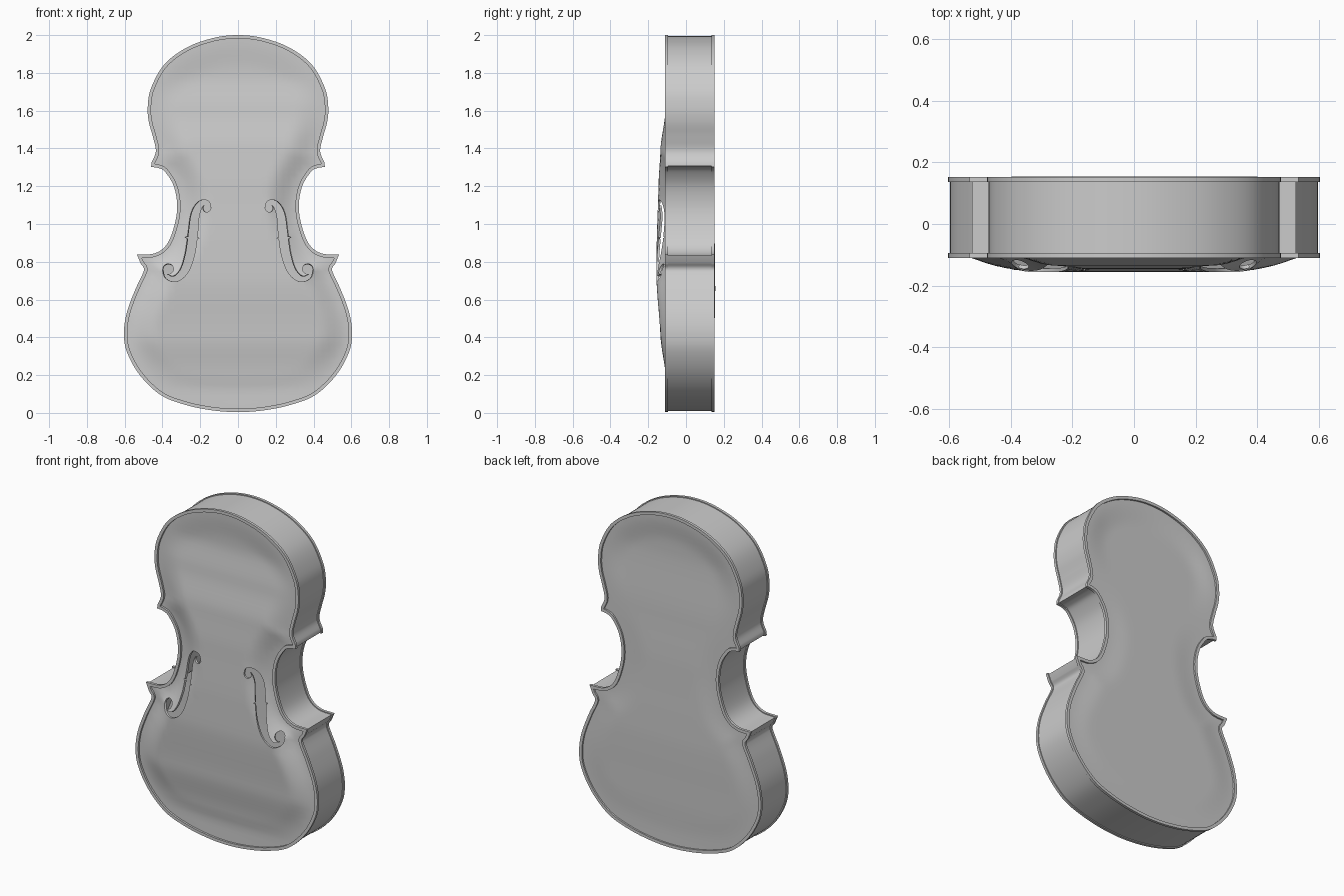
import bpy, bmesh, math
from mathutils import Vector
from mathutils.geometry import delaunay_2d_cdt

if "Cube" in bpy.data.objects:
    bpy.data.objects.remove(bpy.data.objects["Cube"])

# Half outline (x, z), split at the sharp corners
LOWER = [(0, .004), (.14, .014), (.28, .043), (.41, .095), (.52, .2), (.587, .32), (.604, .42),
         (.589, .53), (.545, .65), (.505, .735), (.498, .765), (.515, .79)]
WAIST = [(.535, .838), (.44, .845), (.375, .895), (.335, 1.0), (.322, 1.1), (.34, 1.2),
         (.385, 1.275), (.42, 1.296), (.46, 1.302)]
UPPER = [(.458, 1.325), (.435, 1.385), (.45, 1.46), (.472, 1.54), (.478, 1.62), (.46, 1.72),
         (.39, 1.845), (.27, 1.935), (.13, 1.985), (0, 2.0)]


def spline(pts, steps=6, mirror_start=False, mirror_end=False):
    """Catmull-Rom curve through 2D points."""
    p = [Vector(q) for q in pts]
    first = Vector((-p[1].x, p[1].y)) if mirror_start else 2 * p[0] - p[1]
    last = Vector((-p[-2].x, p[-2].y)) if mirror_end else 2 * p[-1] - p[-2]
    p = [first] + p + [last]
    out = []
    for i in range(1, len(p) - 2):
        a, b, c, d = p[i - 1:i + 3]
        for k in range(steps):
            t = k / steps
            out.append(.5 * (2 * b + (c - a) * t + (2 * a - 5 * b + 4 * c - d) * t * t
                             + (3 * b - a - 3 * c + d) * t ** 3))
    return out + [p[-2]]


half = spline(LOWER, mirror_start=True) + spline(WAIST) + spline(UPPER, mirror_end=True)
outline = half + [Vector((-p.x, p.y)) for p in reversed(half[1:-1])]
N = len(outline)


def inset(dist):
    """Outline moved inwards along its mitred normals."""
    res = []
    for i, p in enumerate(outline):
        e1 = (p - outline[i - 1]).normalized()
        e2 = (outline[(i + 1) % N] - p).normalized()
        n1, n2 = Vector((-e1.y, e1.x)), Vector((-e2.y, e2.x))
        m = (n1 + n2).normalized()
        res.append(p + m * dist / max(m.dot(n1), .6))
    return res


def inside(p, poly):
    hit = False
    for a, b in zip(poly, poly[1:] + poly[:1]):
        if (a.y > p.y) != (b.y > p.y) and p.x < a.x + (p.y - a.y) * (b.x - a.x) / (b.y - a.y):
            hit = not hit
    return hit


def arch(table, z):
    for (z0, v0), (z1, v1) in zip(table, table[1:]):
        if z <= z1:
            t = max(0, (z - z0) / (z1 - z0))
            return v0 + (v1 - v0) * (t * t * (3 - 2 * t) + t) * .5
    return table[-1][1]


def add_object(name, bm):
    mesh = bpy.data.meshes.new(name)
    bm.to_mesh(mesh)
    bm.free()
    ob = bpy.data.objects.new(name, mesh)
    bpy.context.collection.objects.link(ob)
    return ob


def smooth(ob):
    bpy.ops.object.select_all(action='DESELECT')
    ob.select_set(True)
    bpy.context.view_layer.objects.active = ob
    for mod in list(ob.modifiers):
        bpy.ops.object.modifier_apply(modifier=mod.name)
    bpy.ops.object.shade_smooth_by_angle(angle=math.radians(35))


def ring_band(name, outer, inner, y0, y1):
    """Closed band between two outlines and two depths."""
    bm = bmesh.new()
    loops = [[bm.verts.new((p.x, y, p.y)) for p in pts]
             for pts, y in ((outer, y0), (outer, y1), (inner, y1), (inner, y0))]
    for k in range(4):
        a, b = loops[k], loops[(k + 1) % 4]
        for i in range(N):
            j = (i + 1) % N
            bm.faces.new((a[i], a[j], b[j], b[i]))
    bmesh.ops.recalc_face_normals(bm, faces=bm.faces)
    smooth(add_object(name, bm))


def plate(name, edge_y, table, side, holes=()):
    """Arched plate: triangulated outline and grid, with holes left out."""
    border = inset(.01)
    pts, edges = [], []
    for loop in [border, *holes]:
        k, n = len(pts), len(loop)
        pts += loop
        edges += [(k + i, k + (i + 1) % n) for i in range(n)]
    near_hole = pts[len(border):]
    step = .03
    for i in range(-20, 21):
        for k in range(68):
            q = Vector((i * step, k * step))
            if (inside(q, border) and min((q - o).length for o in border) > .014
                    and all((q - o).length > .01 for o in near_hole)):
                pts.append(q)
    verts, _, faces, *_ = delaunay_2d_cdt(pts, edges, [], 0, 1e-5)
    bm = bmesh.new()
    bv = []
    for q in verts:
        d = min((q - o).length for o in outline)
        t = min(1, max(0, (d - .015) / .16))
        t = t * t * (3 - 2 * t)
        bv.append(bm.verts.new((q.x, edge_y + (arch(table, q.y) - edge_y) * t, q.y)))
    for f in faces:
        c = sum((verts[i] for i in f), Vector((0, 0))) / len(f)
        if inside(c, border) and not any(inside(c, h) for h in holes):
            bm.faces.new([bv[i] for i in f])
    bmesh.ops.delete(bm, geom=[v for v in bm.verts if not v.link_faces], context='VERTS')
    bm.normal_update()
    bmesh.ops.reverse_faces(bm, faces=[f for f in bm.faces if f.normal.y * side < 0])
    ob = add_object(name, bm)
    mod = ob.modifiers.new("thickness", 'SOLIDIFY')
    mod.thickness, mod.offset = .012, -1
    smooth(ob)


def disc(cx, cz, r):
    return [Vector((cx + r * math.cos(a * math.tau / 20), cz + r * math.sin(a * math.tau / 20)))
            for a in range(20)]


# Sides of the body and the raised edging front and back
ring_band("side_walls", inset(.006), inset(.016), -.1, .142)
ring_band("front_edging", outline, inset(.018), -.11, -.094)
ring_band("back_edging", outline, inset(.018), .136, .152)

# Scroll-shaped sound holes: tapered ribbon, round eyes and a small nick
path = spline([(.148, 1.08), (.163, 1.112), (.2, 1.105), (.228, 1.05), (.24, .95), (.256, .84),
               (.285, .755), (.33, .712), (.378, .722), (.395, .76)], 5)
left, right = [], []
for i, p in enumerate(path):
    t = (path[min(i + 1, len(path) - 1)] - path[max(i - 1, 0)]).normalized()
    w = .006 + .02 * math.sin(math.pi * i / (len(path) - 1)) ** 1.3
    left.append(p + Vector((-t.y, t.x)) * w)
    right.append(p - Vector((-t.y, t.x)) * w)
nick = [Vector(q) for q in ((.205, .925), (.243, .94), (.282, .93), (.243, .912))]
holes = [left + right[::-1], disc(.166, 1.084, .021), disc(.37, .762, .028), nick]
holes += [[Vector((-p.x, p.y)) for p in h] for h in holes]

# Arched front and shallow back plates
plate("front_plate", -.098, [(0, -.09), (.12, -.096), (.2, -.108), (.4, -.135), (.7, -.156),
      (.9, -.155), (1.2, -.146), (1.4, -.135), (1.6, -.108), (1.78, -.086), (2, -.09)], -1, holes)
plate("back_plate", .142, [(0, .138), (.3, .148), (.65, .155), (1.1, .15), (1.4, .142),
      (1.75, .126), (2, .13)], 1)
